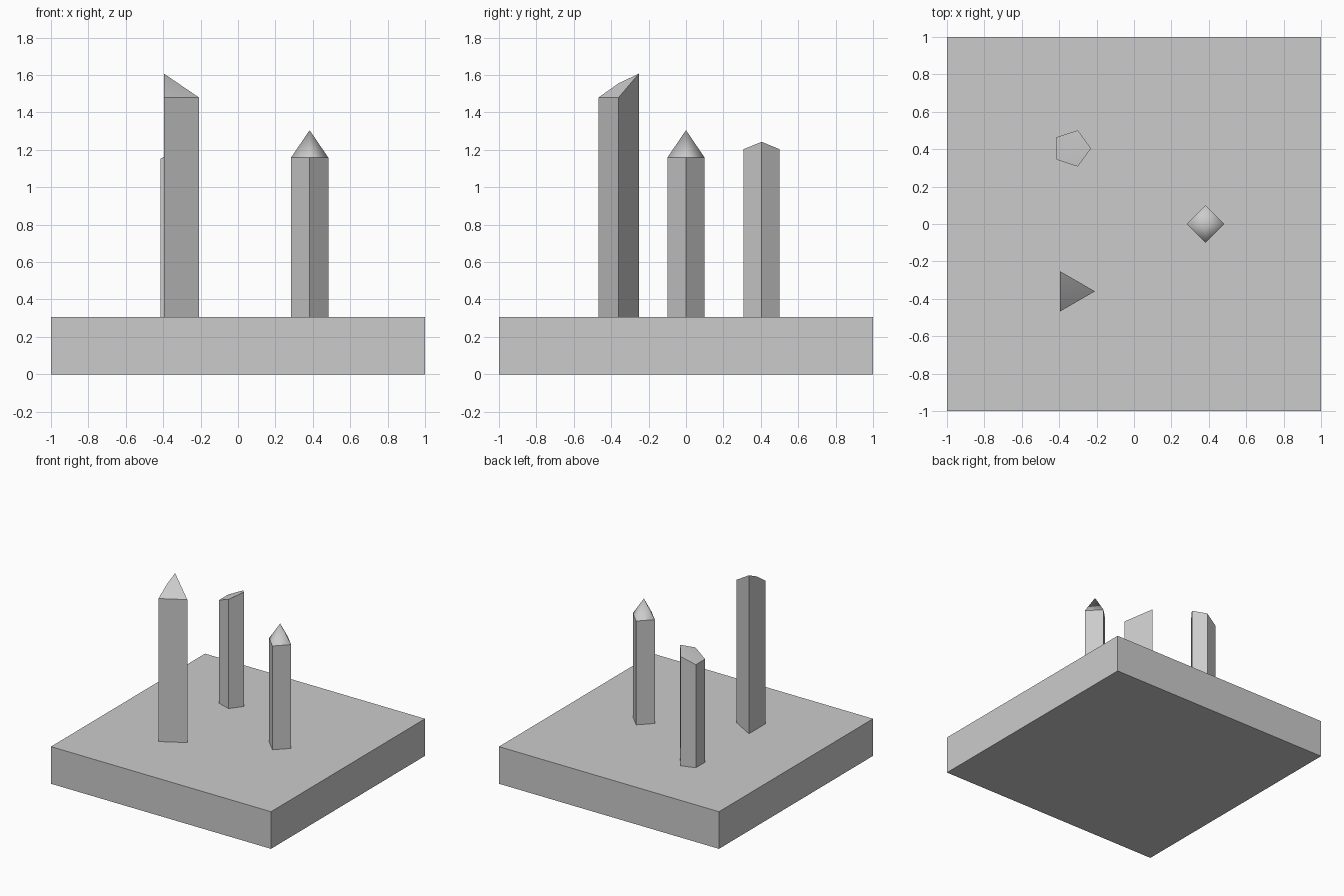
import bpy, bmesh, math

if "Cube" in bpy.data.objects:
    bpy.data.objects.remove(bpy.data.objects["Cube"])

BASE_TOP = 0.305


def ring(x, y, radius, sides):
    """Corner points of a regular polygon, first corner on +x."""
    return [(x + radius * math.cos(2 * math.pi * i / sides),
             y + radius * math.sin(2 * math.pi * i / sides)) for i in range(sides)]


def pillar(name, outline, heights, tip=None):
    """Prism with an individual top height per corner and an optional pointed tip."""
    bm = bmesh.new()
    n = len(outline)
    low = [bm.verts.new((x, y, BASE_TOP - 0.005)) for x, y in outline]
    high = [bm.verts.new((x, y, z)) for (x, y), z in zip(outline, heights)]
    bm.faces.new(low[::-1])
    for i in range(n):
        j = (i + 1) % n
        bm.faces.new((low[i], low[j], high[j], high[i]))
    # smooth cap: pyramid when there is a tip, otherwise a fan across the top
    if tip:
        top = bm.verts.new(tip)
        caps = [bm.faces.new((high[i], high[(i + 1) % n], top)) for i in range(n)]
    else:
        caps = [bm.faces.new((high[0], high[i], high[i + 1])) for i in range(1, n - 1)]
    for face in caps:
        face.smooth = True
    for edge in bm.edges:
        edge.smooth = all(f in caps for f in edge.link_faces)
    mesh = bpy.data.meshes.new(name)
    bm.to_mesh(mesh)
    bm.free()
    obj = bpy.data.objects.new(name, mesh)
    bpy.context.collection.objects.link(obj)


# Square slab
bpy.ops.mesh.primitive_cube_add(size=1, location=(0, 0, BASE_TOP / 2))
base = bpy.context.object
base.name = "base"
base.scale = (2, 2, BASE_TOP)

# Square pillar with a pyramid point
pillar("square_pillar", ring(0.383, 0, 0.1, 4), [1.158] * 4, (0.383, 0, 1.305))

# Five-sided pillar with a slanted top
pillar("five_sided_pillar", ring(-0.332, 0.404, 0.102, 5),
       [1.243, 1.203, 1.152, 1.152, 1.203])

# Tall triangular pillar rising to its back left corner, back edge slightly bowed
a, b, c = ring(-0.333, -0.36, 0.124, 3)
back_middle = ((b[0] + c[0]) / 2, (b[1] + c[1]) / 2)
pillar("triangular_pillar", [a, b, back_middle, c], [1.48, 1.607, 1.556, 1.48])
